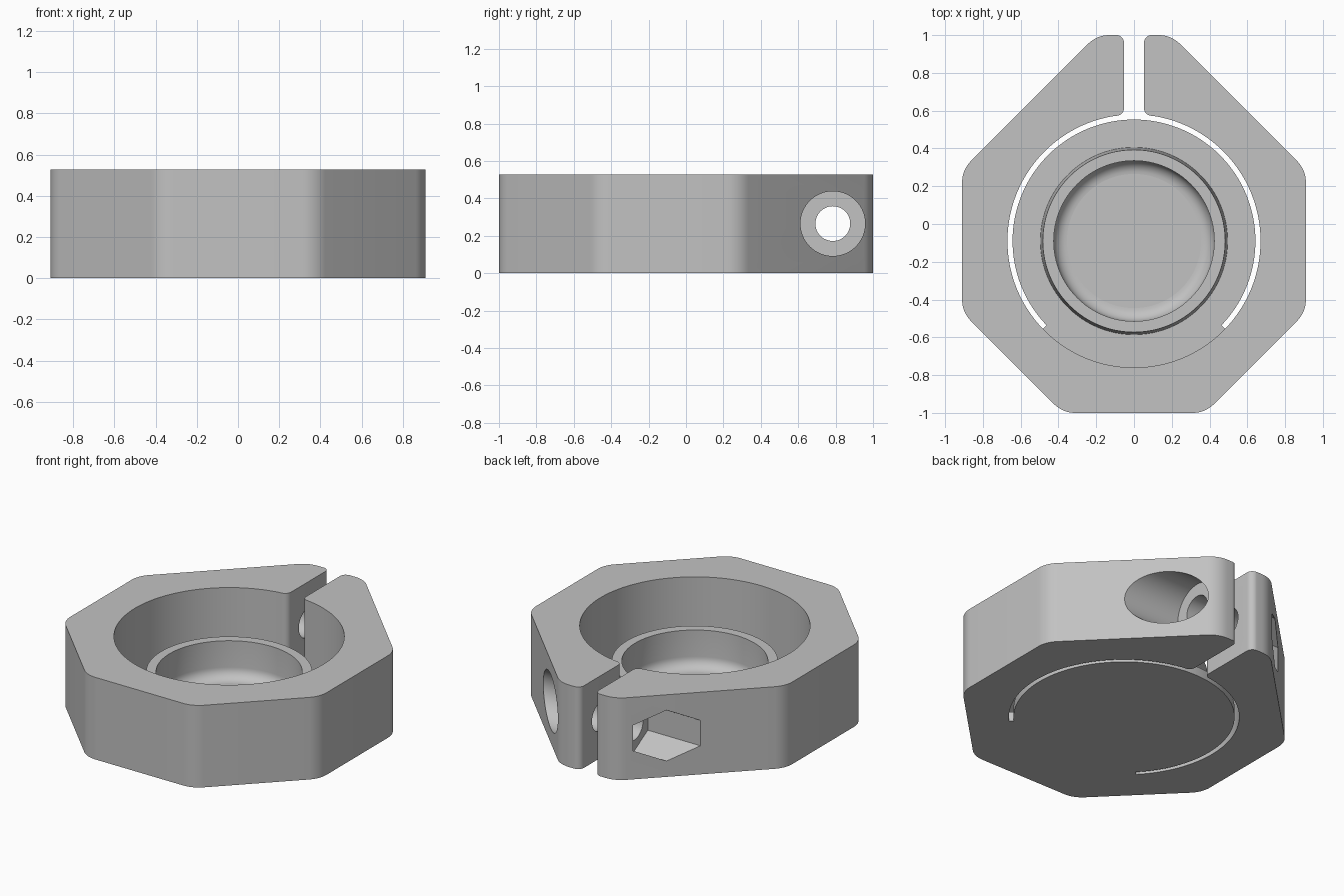
import bpy, bmesh, math
from mathutils import Vector, Matrix

HEIGHT, FLOOR = 0.527, 0.06
CENTRE_Y = -0.09           # axis of the pocket and cup
POCKET_R, DISC_R = 0.67, 0.643
GAP = 0.053                # half width of the clamp gap
BOLT_Y, BOLT_Z = 0.785, 0.265

if "Cube" in bpy.data.objects:
    bpy.data.objects.remove(bpy.data.objects["Cube"])

grey = bpy.data.materials.new("plain_grey")
grey.use_nodes = True
colour = (0.54, 0.54, 0.54, 1)
grey.diffuse_color = colour
grey.node_tree.nodes["Principled BSDF"].inputs["Base Color"].default_value = colour


def make_object(name, bm):
    bmesh.ops.recalc_face_normals(bm, faces=bm.faces[:])
    mesh = bpy.data.meshes.new(name)
    bm.to_mesh(mesh)
    bm.free()
    mesh.materials.append(grey)
    obj = bpy.data.objects.new(name, mesh)
    bpy.context.collection.objects.link(obj)
    return obj


def arc(radius, start, end, steps):
    angles = [math.radians(start + (end - start) * i / steps) for i in range(steps + 1)]
    return [Vector((radius * math.cos(a), CENTRE_Y + radius * math.sin(a))) for a in angles]


def rounded(corners):
    """Outline from (point, radius) pairs, with an arc at each rounded corner."""
    result = []
    for i, (p, r) in enumerate(corners):
        if r == 0:
            result.append(p)
            continue
        d1 = (corners[i - 1][0] - p).normalized()
        d2 = (corners[(i + 1) % len(corners)][0] - p).normalized()
        half = d1.angle(d2) / 2
        c = p + (d1 + d2).normalized() * (r / math.sin(half))
        a = p + d1 * (r / math.tan(half)) - c
        b = p + d2 * (r / math.tan(half)) - c
        result += [c + a.lerp(b, k / 8).normalized() * r for k in range(9)]
    return result


def extrude(name, outline, height):
    bm = bmesh.new()
    face = bm.faces.new([bm.verts.new((p.x, p.y, 0)) for p in outline])
    new = bmesh.ops.extrude_face_region(bm, geom=[face])["geom"]
    verts = [g for g in new if isinstance(g, bmesh.types.BMVert)]
    bmesh.ops.translate(bm, verts=verts, vec=(0, 0, height))
    return make_object(name, bm)


def bore(name, radius, sides, x1, x2):
    """Cutter along x at the bolt axis, with a corner of the prism at the top."""
    bm = bmesh.new()
    bmesh.ops.create_cone(bm, cap_ends=True, segments=sides, radius1=radius,
                          radius2=radius, depth=abs(x2 - x1))
    turn = Matrix.Rotation(math.pi / 2, 4, "Y")
    bmesh.ops.transform(bm, matrix=turn, verts=bm.verts[:])
    top = max(bm.verts, key=lambda v: v.co.z).co
    level = Matrix.Rotation(math.atan2(top.y, top.z), 4, "X")
    place = Matrix.Translation(((x1 + x2) / 2, BOLT_Y, BOLT_Z))
    bmesh.ops.transform(bm, matrix=place @ level, verts=bm.verts[:])
    return make_object(name, bm)


def combine(target, tool, operation):
    mod = target.modifiers.new(tool.name, "BOOLEAN")
    mod.object, mod.operation, mod.solver = tool, operation, "EXACT"
    select(target)
    bpy.ops.object.modifier_apply(modifier=mod.name)
    bpy.data.objects.remove(tool)


def select(obj):
    bpy.ops.object.select_all(action="DESELECT")
    obj.select_set(True)
    bpy.context.view_layer.objects.active = obj


# Octagonal clamp body, split at the back
half_side = [(Vector((GAP, 1)), 0.04)]
half_side += [(Vector(p), 0.16) for p in
              [(0.197, 1), (0.91, 0.287), (0.91, -0.467), (0.377, -1)]]
mirrored = [(Vector((-p.x, p.y)), r) for p, r in half_side]
lip_y = CENTRE_Y + math.sqrt(POCKET_R ** 2 - GAP ** 2)
inside = [(Vector((GAP, lip_y)), 0.04)]
inside += [(p, 0) for p in arc(POCKET_R, 80, -260, 120)]
inside += [(Vector((-GAP, lip_y)), 0.04)]
body = extrude("clamp_body", rounded(mirrored + half_side[::-1] + inside), HEIGHT)

# Thin floor, joined to the body at the front and free around the arc slot
floor_outline = arc(DISC_R, -44, 224, 96) + arc(POCKET_R + 0.04, 224, 316, 36)
combine(body, extrude("pocket_floor", floor_outline, FLOOR), "UNION")

# Bolt hole, round counterbore and hexagonal nut recess
combine(body, bore("bolt_hole", 0.093, 48, -0.7, 0.7), "DIFFERENCE")
combine(body, bore("bolt_head_recess", 0.173, 64, 0.18, 0.9), "DIFFERENCE")
combine(body, bore("nut_recess", 0.163, 6, -0.9, -0.18), "DIFFERENCE")

# Raised cup ring with drafted outside and filleted inside
fillet = 0.07
profile = [(0.496, FLOOR), (0.483, 0.30), (0.425, 0.30)]
for i in range(9):
    a = math.pi / 2 * i / 8
    profile.append((0.425 - fillet * (1 - math.cos(a)), FLOOR + fillet * (1 - math.sin(a))))
bm = bmesh.new()
verts = [bm.verts.new((r, 0, z)) for r, z in profile]
edges = [bm.edges.new(pair) for pair in zip(verts, verts[1:])]
bmesh.ops.spin(bm, geom=verts + edges, cent=(0, 0, 0), axis=(0, 0, 1),
               angle=math.tau, steps=96, use_merge=True)
bmesh.ops.remove_doubles(bm, verts=bm.verts[:], dist=0.0001)
# Close the underside so the ring is solid
rims = [e for e in bm.edges if e.is_boundary]
bmesh.ops.bridge_loops(bm, edges=rims)
bmesh.ops.translate(bm, verts=bm.verts[:], vec=(0, CENTRE_Y, 0))
cup = make_object("cup_ring", bm)

for obj in (body, cup):
    select(obj)
    bpy.ops.object.shade_smooth_by_angle(angle=math.radians(30))
